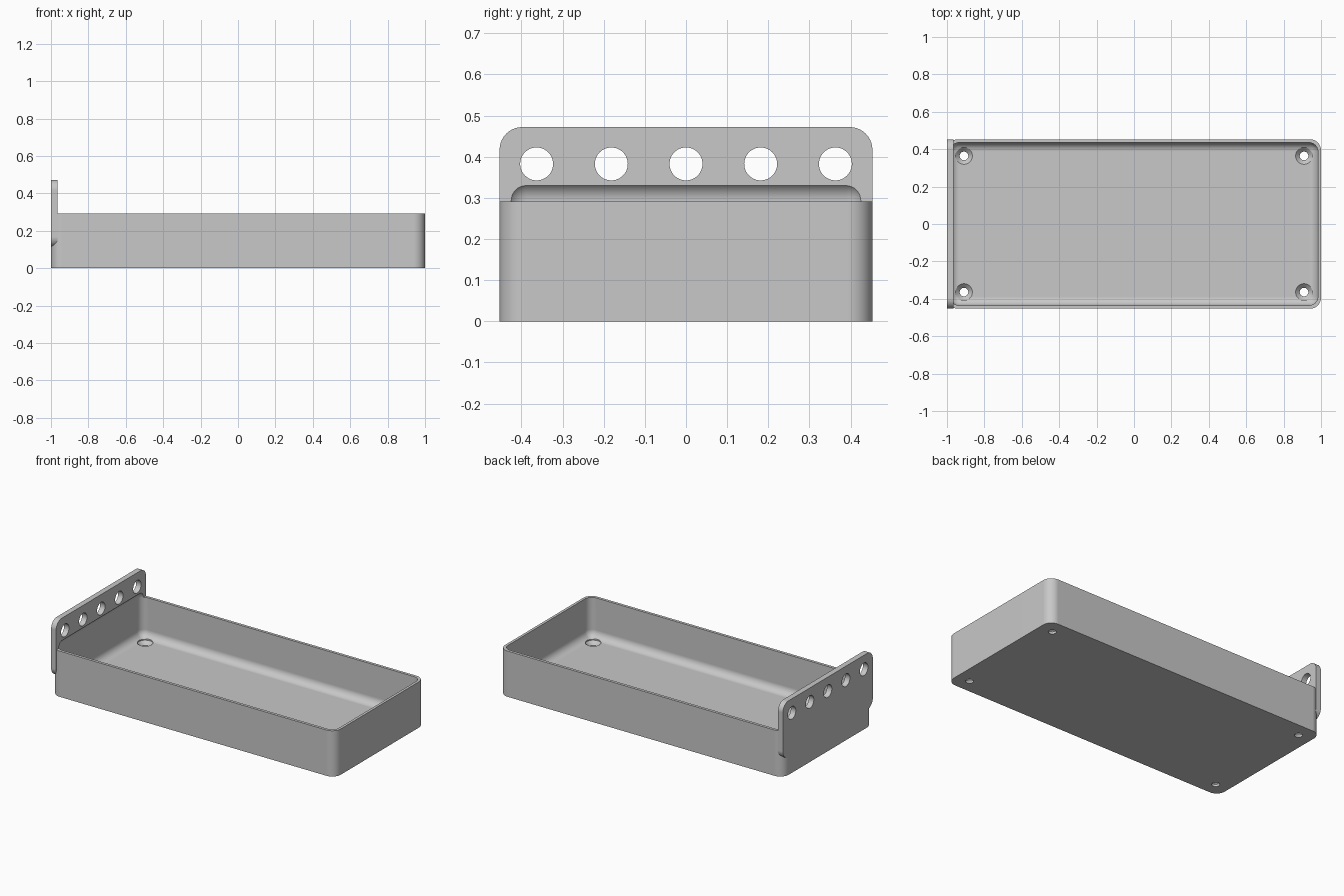
import bpy, bmesh, math
from mathutils import Matrix, Vector

old = bpy.data.objects.get("Cube")
if old:
    bpy.data.objects.remove(old, do_unlink=True)

HALF_Y = 0.453
RIM = 0.2915
FLOOR = 0.04

grey = bpy.data.materials.new("plain grey")
grey.use_nodes = True
grey.diffuse_color = (0.58, 0.58, 0.58, 1)
grey.node_tree.nodes["Principled BSDF"].inputs["Base Color"].default_value = (0.58, 0.58, 0.58, 1)


def finish(name, bm):
    bmesh.ops.recalc_face_normals(bm, faces=bm.faces)
    mesh = bpy.data.meshes.new(name)
    bm.to_mesh(mesh)
    bm.free()
    mesh.materials.append(grey)
    ob = bpy.data.objects.new(name, mesh)
    bpy.context.collection.objects.link(ob)
    return ob


def rounded_box(name, low, high, radius, axis=None):
    """Box with the edges along one axis rounded, or all edges if axis is None."""
    low, high = Vector(low), Vector(high)
    bm = bmesh.new()
    bmesh.ops.create_cube(bm, size=1, matrix=Matrix.Translation((low + high) / 2)
                          @ Matrix.Diagonal((high - low).to_4d()))
    edges = [e for e in bm.edges if axis is None
             or abs(e.verts[0].co[axis] - e.verts[1].co[axis]) > 1e-4]
    bmesh.ops.bevel(bm, geom=edges, offset=radius, segments=10, profile=0.5,
                    affect='EDGES', clamp_overlap=True)
    return finish(name, bm)


def lathe(name, profile, place, sides=48):
    """Closed solid turned about z from (radius, height) points, then placed."""
    bm = bmesh.new()
    rings = [[bm.verts.new((r * math.cos(a), r * math.sin(a), z))
              for a in (2 * math.pi * k / sides for k in range(sides))]
             for r, z in profile]
    for low, high in zip(rings, rings[1:]):
        for k in range(sides):
            n = (k + 1) % sides
            bm.faces.new((low[k], low[n], high[n], high[k]))
    bm.faces.new(rings[0])
    bm.faces.new(rings[-1])
    bm.transform(place)
    return finish(name, bm)


def combine(target, other, operation):
    mod = target.modifiers.new(operation.lower(), 'BOOLEAN')
    mod.operation = operation
    mod.solver = 'EXACT'
    mod.object = other
    other.hide_render = True
    bpy.context.view_layer.objects.active = target
    bpy.ops.object.modifier_apply(modifier=mod.name)
    bpy.data.objects.remove(other, do_unlink=True)


# Tray body with the upright end plate
tray = rounded_box("tray", (-1, -HALF_Y, 0), (1, HALF_Y, RIM), 0.06, axis=2)
plate = rounded_box("end_plate", (-1, -HALF_Y, 0.113), (-0.965, HALF_Y, 0.472), 0.055, axis=0)
combine(tray, plate, 'UNION')

# Hollow with soft edges, which also scoops the foot of the plate
hollow = rounded_box("hollow", (-0.983, -0.435, FLOOR), (0.983, 0.435, 0.34), 0.047)
combine(tray, hollow, 'DIFFERENCE')

# Row of five holes in the plate
across = Matrix.Rotation(math.pi / 2, 4, 'Y')
for i in range(-2, 3):
    place = Matrix.Translation((-0.98, i * 0.1815, 0.3825)) @ across
    combine(tray, lathe("plate_hole", [(0.04, -0.1), (0.04, 0.1)], place), 'DIFFERENCE')

# Countersunk screw holes in the floor
screw = [(0.023, -0.1), (0.023, FLOOR - 0.026), (0.045, FLOOR - 0.004), (0.045, FLOOR + 0.04)]
for sx in (-1, 1):
    for sy in (-1, 1):
        place = Matrix.Translation((sx * 0.909, sy * 0.364, 0))
        combine(tray, lathe("screw_hole", screw, place), 'DIFFERENCE')

# Smooth rounded edges, crisp rims
bpy.ops.object.select_all(action='DESELECT')
tray.select_set(True)
bpy.context.view_layer.objects.active = tray
bpy.ops.object.shade_smooth_by_angle(angle=math.radians(30))
weighted = tray.modifiers.new("even_shading", 'WEIGHTED_NORMAL')
weighted.keep_sharp = True
